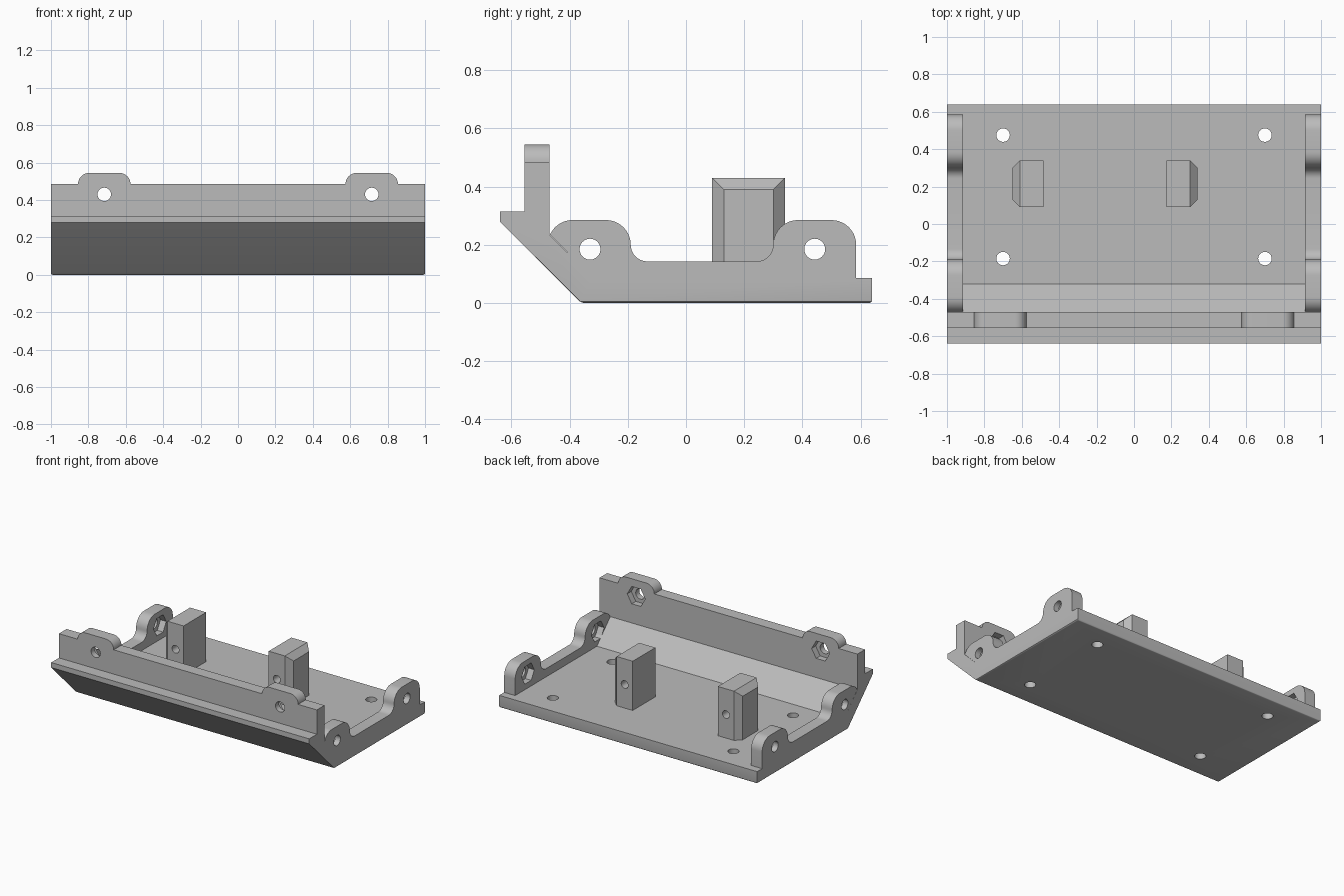
import bpy, bmesh
from math import sin, cos, radians, pi

cube = bpy.data.objects.get("Cube")
if cube:
    bpy.data.objects.remove(cube, do_unlink=True)

grey = bpy.data.materials.new("plain_grey")
grey.use_nodes = True
GREY = (0.5, 0.5, 0.5, 1)
grey.diffuse_color = GREY
grey.node_tree.nodes["Principled BSDF"].inputs["Base Color"].default_value = GREY


def arc(cx, cy, r, start, end, n=10):
    """Points along an arc, angles in degrees."""
    angles = [radians(start + (end - start) * i / n) for i in range(n + 1)]
    return [(cx + r * cos(a), cy + r * sin(a)) for a in angles]


def ring(cx, cy, r, n):
    """Regular polygon; n = 6 gives a hexagon with points at the sides."""
    return [(cx + r * cos(2 * pi * i / n), cy + r * sin(2 * pi * i / n)) for i in range(n)]


def finish(name, bm):
    bmesh.ops.recalc_face_normals(bm, faces=bm.faces)
    mesh = bpy.data.meshes.new(name)
    bm.to_mesh(mesh)
    bm.free()
    obj = bpy.data.objects.new(name, mesh)
    bpy.context.collection.objects.link(obj)
    mesh.materials.append(grey)
    return obj


def prism(name, outline, axis, a, b, bottom_bevel=0):
    """Extrude a 2D outline along an axis from a to b."""
    place = {"x": lambda p, q, t: (t, p, q),
             "y": lambda p, q, t: (p, t, q),
             "z": lambda p, q, t: (p, q, t)}[axis]
    bm = bmesh.new()
    lower = [bm.verts.new(place(p, q, a)) for p, q in outline]
    upper = [bm.verts.new(place(p, q, b)) for p, q in outline]
    bm.faces.new(lower)
    bm.faces.new(upper)
    for i in range(len(outline)):
        j = (i + 1) % len(outline)
        bm.faces.new((lower[i], lower[j], upper[j], upper[i]))
    bmesh.ops.remove_doubles(bm, verts=bm.verts, dist=0.0005)
    bmesh.ops.recalc_face_normals(bm, faces=bm.faces)
    if bottom_bevel:
        edges = [e for e in bm.edges if all(v.co.z < 0.001 for v in e.verts)]
        bmesh.ops.bevel(bm, geom=edges, offset=bottom_bevel, segments=3,
                        profile=0.5, affect="EDGES")
    return finish(name, bm)


def cut(obj, outline, axis, a, b):
    """Subtract a prism from an object."""
    cutter = prism("cutter", outline, axis, a, b)
    cutter.hide_render = True
    mod = obj.modifiers.new("cut", "BOOLEAN")
    mod.operation = "DIFFERENCE"
    mod.solver = "EXACT"
    mod.object = cutter
    bpy.context.view_layer.objects.active = obj
    bpy.ops.object.modifier_apply(modifier=mod.name)
    bpy.data.objects.remove(cutter, do_unlink=True)


FLOOR = 0.085
HOLE = 0.036
NUT = 0.07
parts = []

# Floor plate with the sloping front and its ledge
tray = prism("floor_tray", [(-0.36, 0), (0.64, 0), (0.64, FLOOR), (-0.32, FLOOR),
                            (-0.47, 0.235), (-0.47, 0.315), (-0.64, 0.315), (-0.64, 0.28)],
             "x", -1, 1, bottom_bevel=0.01)
for x in (-0.70, 0.70):
    for y in (-0.185, 0.475):
        cut(tray, ring(x, y, HOLE, 24), "z", -0.1, 0.2)
parts.append(tray)

# Front wall with two rounded tabs, bolt holes and nut pockets
outline = [(-1, 0.315), (1, 0.315), (1, 0.485)]
for c in (0.715, -0.715):
    outline += arc(c + 0.08, 0.485, 0.06, 0, 90)
    outline += arc(c - 0.08, 0.485, 0.06, 90, 180)
outline.append((-1, 0.485))
front_wall = prism("front_wall", outline, "y", -0.555, -0.47)
for x in (-0.715, 0.715):
    cut(front_wall, ring(x, 0.43, HOLE, 24), "y", -0.7, -0.3)
    cut(front_wall, ring(x, 0.43, NUT, 6), "y", -0.515, -0.4)
parts.append(front_wall)

# Side walls, each with two rounded ears
R, F, H = 0.085, 0.057, 0.20
side = [(0.585, FLOOR)]
side += arc(0.50, H, R, 0, 90) + arc(0.385, H, R, 90, 180)
side += arc(0.243, H, F, 0, -90) + arc(-0.133, H, F, -90, -180)
side += arc(-0.275, H, R, 0, 90) + arc(-0.39, H, R, 90, 156)
side.append((-0.32, FLOOR))
for name, s in (("left_side_wall", 1), ("right_side_wall", -1)):
    wall = prism(name, side, "x", s * 0.915, s)
    for y in (-0.33, 0.4425):
        cut(wall, ring(y, 0.185, HOLE, 24), "x", s * 0.8, s * 1.1)
        cut(wall, ring(y, 0.185, NUT, 6), "x", s * 0.85, s * 0.96)
    parts.append(wall)

# Two posts with chamfered outer faces and a cross hole
MIDDLE = -0.155
for name, s in (("left_post", 1), ("right_post", -1)):
    bm = bmesh.new()
    for dx, inset in ((0.33, 0), (0.455, 0), (0.495, 0.04)):
        for y in (0.09 + inset, 0.34 - inset):
            for z in (FLOOR, 0.43 - inset):
                bm.verts.new((MIDDLE + s * dx, y, z))
    bmesh.ops.convex_hull(bm, input=bm.verts)
    bmesh.ops.dissolve_limit(bm, angle_limit=0.02, verts=bm.verts, edges=bm.edges)
    post = finish(name, bm)
    cut(post, ring(MIDDLE + s * 0.3925, 0.25, 0.027, 20), "y", 0, 0.5)
    parts.append(post)

# Smooth the rounded surfaces and keep the edges crisp
bpy.ops.object.select_all(action="DESELECT")
for obj in parts:
    obj.select_set(True)
bpy.context.view_layer.objects.active = tray
bpy.ops.object.shade_smooth_by_angle(angle=radians(30))
